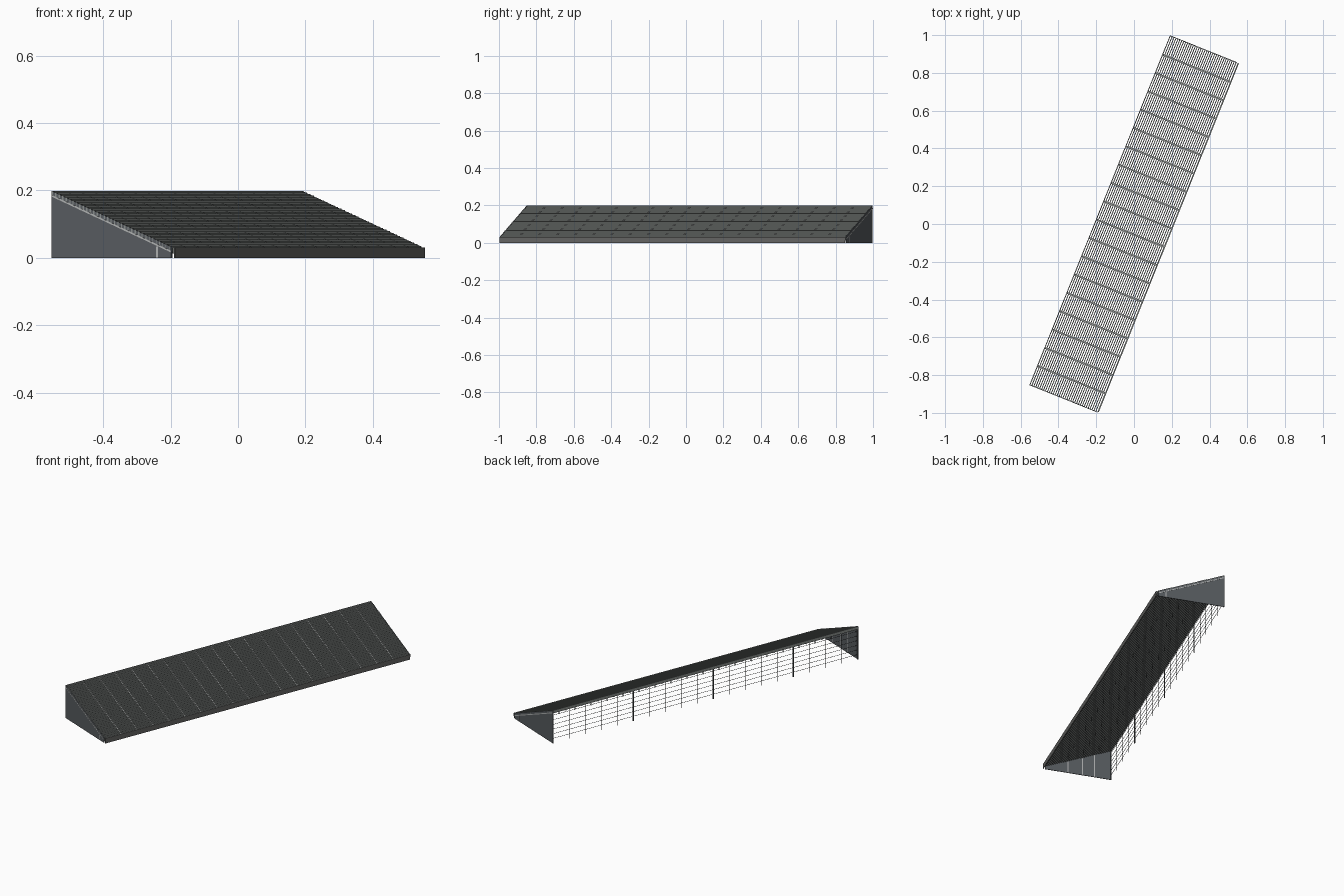
import bpy, bmesh, math
from mathutils import Matrix

cube = bpy.data.objects.get("Cube")
if cube:
    bpy.data.objects.remove(cube)

LENGTH, WIDTH = 1.994, 0.392
HIGH, LOW = 0.2, 0.03
HALF, SIDE = LENGTH / 2, WIDTH / 2
TURN = Matrix.Rotation(math.radians(-21.9), 4, 'Z')
TILT = math.atan2(HIGH - LOW, WIDTH)
SLOPE = math.hypot(HIGH - LOW, WIDTH)
BAYS = 19


def material(name, rgb):
    m = bpy.data.materials.new(name)
    m.use_nodes = True
    m.diffuse_color = (*rgb, 1)
    m.node_tree.nodes["Principled BSDF"].inputs["Base Color"].default_value = (*rgb, 1)
    return m


GREY = material("weathered_grey", (0.25, 0.27, 0.26))
FASCIA = material("fascia_grey", (0.13, 0.13, 0.125))
DARK = material("dark_steel", (0.08, 0.085, 0.085))
SLATE = material("slate_panel", (0.095, 0.105, 0.115))
STEEL = material("light_steel", (0.42, 0.43, 0.43))


def top(x):
    return LOW + (SIDE - x) / WIDTH * (HIGH - LOW)


def add_box(bm, centre, size, tilt=0):
    m = (Matrix.Translation(centre) @ Matrix.Rotation(tilt, 4, 'Y')
         @ Matrix.Diagonal((*size, 1)))
    bmesh.ops.create_cube(bm, size=1, matrix=m)


def add_plate(bm, profile, y, thick):
    face = bm.faces.new([bm.verts.new((x, y - thick / 2, z)) for x, z in profile])
    new = bmesh.ops.extrude_face_region(bm, geom=[face])["geom"]
    verts = [g for g in new if isinstance(g, bmesh.types.BMVert)]
    bmesh.ops.translate(bm, vec=(0, thick, 0), verts=verts)


def finish(name, bm, mat):
    bmesh.ops.recalc_face_normals(bm, faces=bm.faces)
    bmesh.ops.transform(bm, matrix=TURN, verts=bm.verts)
    mesh = bpy.data.meshes.new(name)
    bm.to_mesh(mesh)
    bm.free()
    mesh.materials.append(mat)
    bpy.context.collection.objects.link(bpy.data.objects.new(name, mesh))


bays = [-HALF + 0.004 + i * (LENGTH - 0.008) / BAYS for i in range(BAYS + 1)]

# Sloping deck: a grating of upright lengthwise blades, stepped down the slope
bm = bmesh.new()
blades, depth, thick = 36, 0.018, 0.0045
for i in range(blades):
    x = -SIDE + thick / 2 + i * (WIDTH - thick) / (blades - 1)
    add_box(bm, (x, 0, top(x) - depth / 2), (thick, LENGTH, depth))
finish("deck_blades", bm, GREY)

# Cross bars set just below the blade tops
bm = bmesh.new()
for y in bays[1:-1]:
    add_box(bm, (0, y, top(0) - 0.006), (SLOPE - 0.01, 0.009, 0.006), TILT)
finish("deck_cross_bars", bm, STEEL)

# Short hanger stubs under the deck
bm = bmesh.new()
for x in (-0.09, 0, 0.09):
    for y in bays[1:-1]:
        add_box(bm, (x, y, top(x) - 0.028), (0.004, 0.004, 0.036))
finish("deck_hangers", bm, DARK)

# Open grid along the high side
bm = bmesh.new()
for i, y in enumerate(bays):
    w = 0.005 if i % 5 == 4 else 0.002
    add_box(bm, (-SIDE + 0.004, y, HIGH / 2 - 0.004), (w, w, HIGH - 0.008))
for k in range(1, 7):
    add_box(bm, (-SIDE + 0.004, 0, k * 0.028), (0.0015, LENGTH - 0.01, 0.0015))
finish("back_grid", bm, DARK)

# Low fascia board, just in front of the last blade
bm = bmesh.new()
add_box(bm, (SIDE + 0.001, 0, LOW / 2), (0.003, LENGTH - 0.004, LOW))
finish("low_fascia", bm, FASCIA)

# End walls
bm = bmesh.new()
low_end = SIDE - 0.010
for side in (-1, 1):
    a, b = -SIDE, low_end
    profile = [(a, 0), (b, 0), (b, top(b) - 0.001), (a, top(a) - 0.001)]
    add_plate(bm, profile, side * (HALF - 0.0015), 0.003)
finish("end_walls", bm, SLATE)

# Light strips: one along each wall's slope, one near the low corner, more inside
bm = bmesh.new()
for side in (-1, 1):
    a, b = -SIDE, low_end
    profile = [(x, top(x) - d) for x, d in ((a, 0.018), (b, 0.018), (b, 0.013), (a, 0.013))]
    add_plate(bm, profile, side * (HALF + 0.0005), 0.001)
    for x, out in ((-0.098, -0.004), (-0.027, -0.004), (0.055, -0.004), (0.142, 0.0005)):
        h = top(x) - 0.02
        add_box(bm, (x, side * (HALF + out), h / 2), (0.005, 0.001, h))
finish("end_wall_strips", bm, STEEL)
